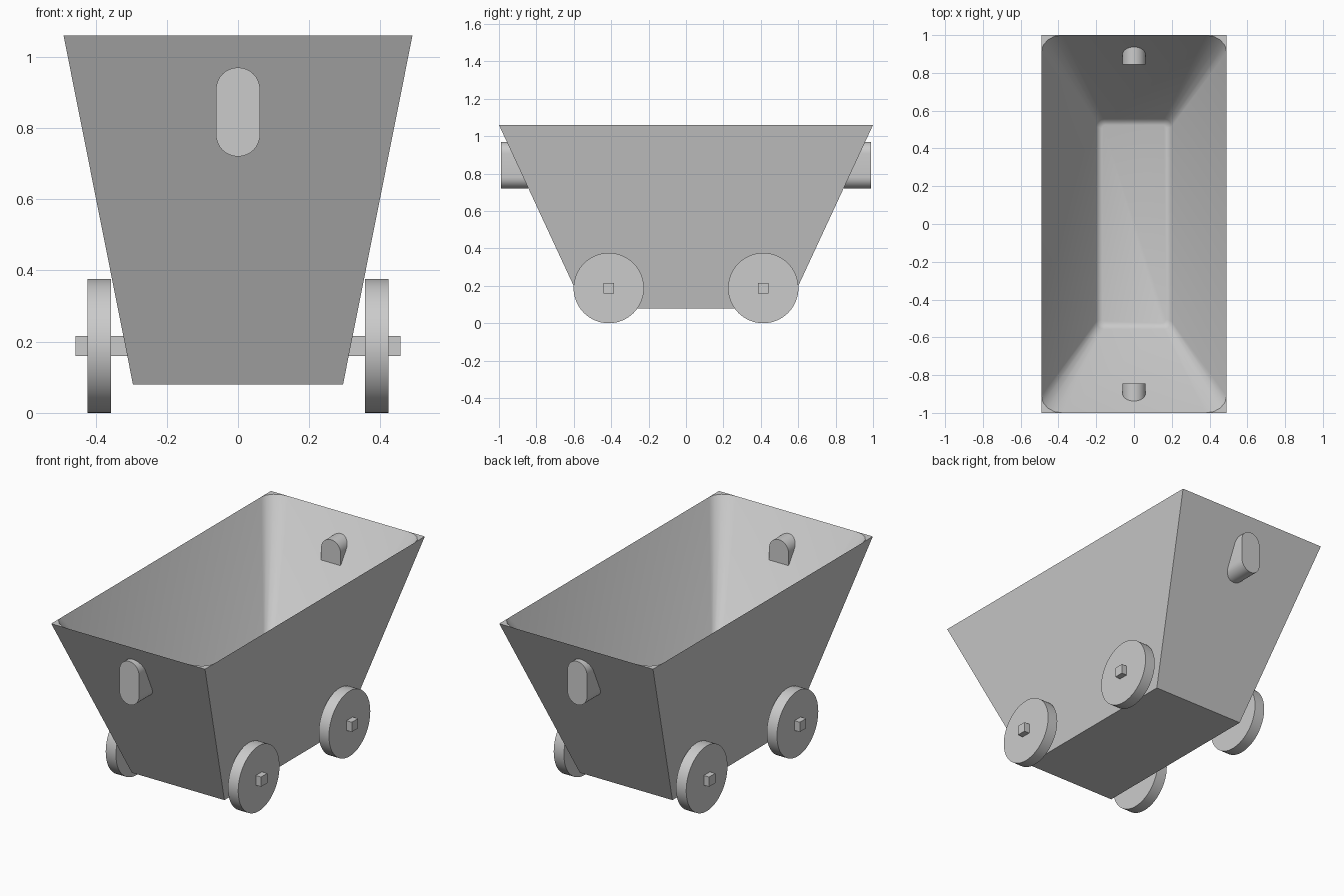
import bpy, bmesh, math

if "Cube" in bpy.data.objects:
    bpy.data.objects.remove(bpy.data.objects["Cube"], do_unlink=True)

grey = bpy.data.materials.new("plain grey")
grey.use_nodes = True
colour = (0.6, 0.6, 0.6, 1)
grey.diffuse_color = colour
grey.node_tree.nodes["Principled BSDF"].inputs["Base Color"].default_value = colour


def finish(name, bm, smooth=True):
    bmesh.ops.recalc_face_normals(bm, faces=bm.faces[:])
    mesh = bpy.data.meshes.new(name)
    bm.to_mesh(mesh)
    bm.free()
    mesh.materials.append(grey)
    obj = bpy.data.objects.new(name, mesh)
    bpy.context.collection.objects.link(obj)
    if smooth:
        bpy.ops.object.select_all(action="DESELECT")
        obj.select_set(True)
        bpy.context.view_layer.objects.active = obj
        bpy.ops.object.shade_smooth_by_angle(angle=math.radians(40))
    return obj


def prism(name, outline, place, start, end, smooth=True):
    """Extrude a closed 2D outline from start to end; place maps (u, v, depth) to xyz."""
    bm = bmesh.new()
    a, b = [[bm.verts.new(place(u, v, d)) for u, v in outline] for d in (start, end)]
    bm.faces.new(a)
    bm.faces.new(b[::-1])
    n = len(outline)
    for i in range(n):
        j = (i + 1) % n
        bm.faces.new((a[i], a[j], b[j], b[i]))
    return finish(name, bm, smooth)


# Tub: tapered outside, hollow inside with rounded corners and a raised floor
CORNERS = [(1, 1), (-1, 1), (-1, -1), (1, -1)]
SEG = 4
PER = SEG + 1


def rect(bm, hx, hy, z):
    return [bm.verts.new((sx * hx, sy * hy, z)) for sx, sy in CORNERS]


def rounded_rect(bm, hx, hy, z, rx, ry):
    ring = []
    for i, (sx, sy) in enumerate(CORNERS):
        for k in range(PER):
            t = math.pi / 2 * (i + k / SEG)
            ring.append(bm.verts.new((sx * (hx - rx) + rx * math.cos(t),
                                      sy * (hy - ry) + ry * math.sin(t), z)))
    return ring


bm = bmesh.new()
bottom = rect(bm, 0.295, 0.545, 0.08)
top = rect(bm, 0.49, 1.0, 1.06)
rings = [rounded_rect(bm, *r) for r in (
    (0.49, 1.0, 1.06, 0.11, 0.09),
    (0.20, 0.556, 0.42, 0.04, 0.04),
    (0.187, 0.541, 0.405, 0.03, 0.03),
    (0.17, 0.525, 0.40, 0.02, 0.02))]
bm.faces.new(bottom)
bm.faces.new(rings[-1])
for i in range(4):
    j = (i + 1) % 4
    arc = rings[0][i * PER:(i + 1) * PER]
    bm.faces.new([top[i]] + arc)
    bm.faces.new((bottom[i], top[i], arc[-1], rings[0][j * PER], top[j], bottom[j]))
for upper, lower in zip(rings, rings[1:]):
    n = len(upper)
    for i in range(n):
        j = (i + 1) % n
        bm.faces.new((upper[i], upper[j], lower[j], lower[i]))
finish("tub", bm)

# Handle pegs: upright slots pushed through both end walls
R, HALF = 0.062, 0.125
slot = []
for k in range(34):
    upper_half = k < 17
    t = math.pi * (k if upper_half else k - 1) / 16
    dz = HALF - R if upper_half else R - HALF
    slot.append((R * math.cos(t), 0.845 + dz + R * math.sin(t)))
for name, s in (("front_peg", -1), ("back_peg", 1)):
    prism(name, slot, lambda u, v, d: (u, d, v), s * 0.845, s * 0.99)

# Axles and wheels
WHEEL_R = 0.188
disc = [(WHEEL_R * math.cos(math.tau * k / 64), WHEEL_R * math.sin(math.tau * k / 64))
        for k in range(64)]
square = [(0.028 * sx, 0.028 * sy) for sx, sy in CORNERS]
for end, y in (("front", -0.413), ("back", 0.413)):
    def place(u, v, d, y=y):
        return (d, y + u, WHEEL_R + v)
    prism(end + "_axle", square, place, -0.456, 0.456, smooth=False)
    for side, s in (("left", 1), ("right", -1)):
        prism(f"{end}_{side}_wheel", disc, place, s * 0.357, s * 0.422)
